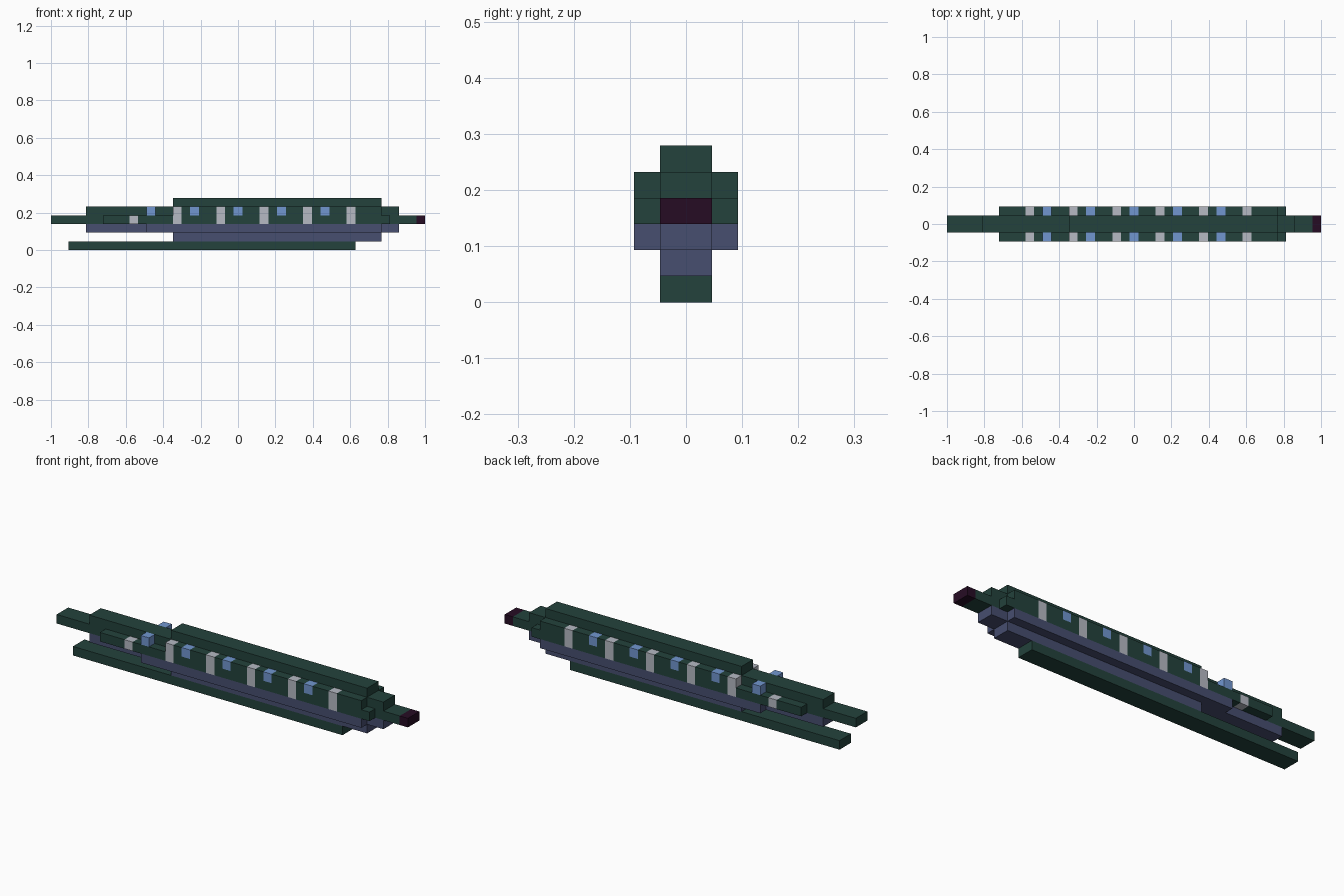
import bpy, bmesh, math
from mathutils import Vector

if "Cube" in bpy.data.objects:
    bpy.data.objects.remove(bpy.data.objects["Cube"])

U = 2 / 43  # one block


def lin(c):
    c /= 255
    return c / 12.92 if c <= 0.04045 else ((c + 0.055) / 1.055) ** 2.4


def material(name, *rgb):
    m = bpy.data.materials.new(name)
    m.diffuse_color = (*[lin(c) for c in rgb], 1)
    m.use_nodes = True
    m.node_tree.nodes["Principled BSDF"].inputs["Base Color"].default_value = m.diffuse_color
    return m


GREEN, SLATE, BLUE, WHITE, DARK = range(5)
MATS = [material("dark green", 35, 66, 60),
        material("slate blue", 71, 78, 112),
        material("window blue", 113, 150, 208),
        material("pale grey", 182, 186, 196),
        material("dark plum", 38, 12, 36)]

WINDOWS = {i: BLUE for i in range(11, 32, 5)}
POSTS = {i: WHITE for i in range(9, 35, 5)}
CORE, SIDES = (1, 2), (0, 3)  # block columns across the width

# name, first and last+1 block along x, columns, layer, colour, accent blocks
PARTS = [
    ("keel_rail", 2, 35, CORE, 0, GREEN, {}),
    ("lower_hull", 14, 38, CORE, 1, SLATE, {}),
    ("middle_hull", 4, 40, CORE, 2, SLATE, {}),
    ("middle_hull_sides", 11, 38, SIDES, 2, SLATE, {}),
    ("main_beam", 0, 42, CORE, 3, GREEN, {}),
    ("beam_tip", 42, 43, CORE, 3, DARK, {}),
    ("beam_sides", 6, 39, SIDES, 3, GREEN, POSTS),
    ("upper_hull", 4, 40, CORE, 4, GREEN, {}),
    ("upper_hull_sides", 14, 38, SIDES, 4, GREEN, {**POSTS, **WINDOWS}),
    ("forward_lamps", 11, 12, SIDES, 4, BLUE, {}),
    ("roof", 14, 38, CORE, 5, GREEN, {}),
]

filled = {(i, j, k) for _, a, b, cols, k, _, _ in PARTS
          for i in range(a, b) for j in cols}


def build(name, a, b, cols, k, colour, accents):
    """Make only the exposed faces of a row of blocks, then merge flat ones."""
    bm = bmesh.new()
    for i in range(a, b):
        for j in cols:
            for axis in range(3):
                for sign in (-1, 1):
                    near = [i, j, k]
                    near[axis] += sign
                    if tuple(near) in filled:
                        continue
                    n, s = Vector(), Vector()
                    n[axis] = sign / 2
                    s[(axis + 1) % 3] = 0.5
                    t = n.cross(s) * 2
                    mid = Vector((i - 21, j - 1.5, k + 0.5)) + n
                    corners = (mid - s - t, mid + s - t, mid + s + t, mid - s + t)
                    f = bm.faces.new([bm.verts.new(c * U) for c in corners])
                    f.material_index = accents.get(i, colour)
    bmesh.ops.remove_doubles(bm, verts=bm.verts, dist=1e-4)
    bmesh.ops.dissolve_limit(bm, angle_limit=math.radians(1), verts=bm.verts,
                             edges=bm.edges, delimit={'MATERIAL'})
    mesh = bpy.data.meshes.new(name)
    bm.to_mesh(mesh)
    bm.free()
    for m in MATS:
        mesh.materials.append(m)
    bpy.context.collection.objects.link(bpy.data.objects.new(name, mesh))


for part in PARTS:
    build(*part)
